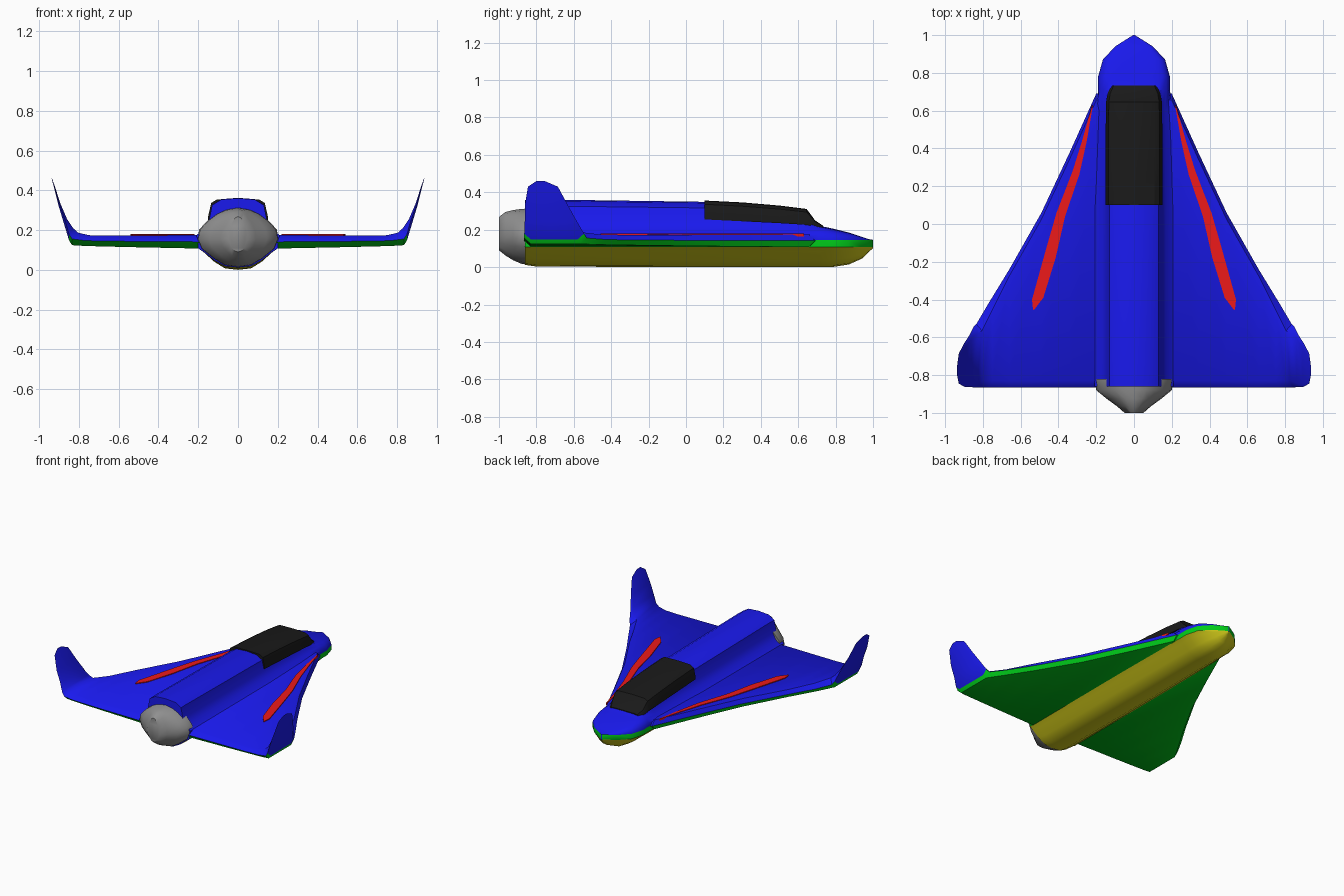
import bpy, bmesh, math

if "Cube" in bpy.data.objects:
    bpy.data.objects.remove(bpy.data.objects["Cube"])


def material(name, rgb):
    m = bpy.data.materials.new(name)
    m.diffuse_color = (*rgb, 1)
    m.use_nodes = True
    m.node_tree.nodes["Principled BSDF"].inputs["Base Color"].default_value = m.diffuse_color
    return m


BLUE = material("blue", (0.01, 0.01, 0.85))
GREEN = material("green", (0.0, 0.6, 0.01))
YELLOW = material("yellow", (0.65, 0.6, 0.01))
RED = material("red", (0.85, 0.01, 0.01))
BLACK = material("black", (0.01, 0.01, 0.01))
GREY = material("dark_grey", (0.28, 0.28, 0.28))


def loft(name, rings, mats, pick=lambda i, j: 0, mirror=False, angle=35):
    """Skin closed rings; pick(ring, side) chooses the material slot."""
    bm = bmesh.new()
    vs = [[bm.verts.new(p) for p in r] for r in rings]
    n = len(rings[0])
    for i in range(len(vs) - 1):
        for j in range(n):
            k = (j + 1) % n
            f = bm.faces.new((vs[i][j], vs[i][k], vs[i + 1][k], vs[i + 1][j]))
            f.material_index = pick(i, j)
    for r in (vs[0], vs[-1]):
        bm.faces.new(r)
    bmesh.ops.remove_doubles(bm, verts=bm.verts, dist=0.0005)
    bmesh.ops.recalc_face_normals(bm, faces=bm.faces)
    me = bpy.data.meshes.new(name)
    bm.to_mesh(me)
    bm.free()
    for m in mats:
        me.materials.append(m)
    ob = bpy.data.objects.new(name, me)
    bpy.context.collection.objects.link(ob)
    if mirror:
        ob.modifiers.new("mirror", "MIRROR").use_clip = False
    bpy.ops.object.select_all(action="DESELECT")
    ob.select_set(True)
    bpy.context.view_layer.objects.active = ob
    bpy.ops.object.shade_smooth_by_angle(angle=math.radians(angle))
    return ob


def ring(y, half):
    """Half profile from top centre to bottom centre, mirrored to a full ring."""
    return [(x, y, z) for x, z in half] + [(-x, y, z) for x, z in half[-2:0:-1]]


# hull: blue upper body, green band, yellow belly
def hull_ring(y, w, top, bottom, hump):
    """w half width, hump 0..1 blends low nose into the raised spine."""
    lo = [(0, 1), (.4, .98), (.65, .92), (.8, .82), (.9, .65), (.97, .35)]
    hi = [(0, 1), (.42, .97), (.65, .84), (.73, .48), (.84, .28), (1.05, .13)]
    half = []
    for (a, b), (c, d) in zip(lo, hi):
        half.append((w * (a + (c - a) * hump),
                     .145 + (top - .145) * (b + (d - b) * hump)))
    half += [(w, .145), (w, .108)]
    half += [(w * a, .108 - (.108 - bottom) * b)
             for a, b in ((.85, .2), (.6, .62), (.33, .93), (0, 1))]
    return ring(y, half)


hull = [hull_ring(*s) for s in (
    (-.86, .2, .36, .012, 1), (-.8, .2, .362, .003, 1), (.1, .2, .349, 0, 1),
    (.6, .195, .285, 0, .95), (.71, .19, .222, 0, 0), (.78, .19, .207, 0, 0),
    (.87, .165, .185, .014, 0), (.94, .1, .162, .045, 0), (.975, .045, .15, .08, 0),
    (1.0, .004, .146, .1, 0))]
n_half = 12
loft("hull", hull, [BLUE, GREEN, YELLOW],
     lambda i, j: (lambda k: 0 if k < 6 else 1 if k == 6 else 2)(min(j, 21 - j)))

# canopy
canopy = []
for y, w, top, base in ((.1, .15, .356, .255), (.3, .15, .346, .245), (.5, .15, .329, .235),
                        (.645, .148, .311, .226), (.69, .14, .25, .215), (.732, .12, .222, .205)):
    h = top - base
    canopy.append(ring(y, [(0, top), (w * .72, top - h * .03), (w * .9, top - h * .2),
                           (w, base + h * .15), (w, base), (0, base)]))
loft("canopy", canopy, [BLACK], angle=30)

# engine at the tail
engine_half = [(0, 1), (.3, .93), (.52, .8), (.75, .58), (.95, .3), (1, 0),
               (.9, -.35), (.6, -.7), (.33, -.93), (0, -1)]
engine = []
for y, w, top, bottom in ((-.82, .205, .315, .008), (-.88, .2, .311, .018),
                          (-.925, .145, .305, .037), (-.965, .09, .295, .062),
                          (-1.0, .05, .268, .09)):
    engine.append(ring(y, [(w * a, .155 + (b * (top - .155) if b > 0 else b * (.155 - bottom)))
                           for a, b in engine_half]))
loft("engine", engine, [GREY], angle=50)

# wings turning up into winglets: inner/top x z, outer/bottom x z, leading y, trailing y
stations = [
    (.15, .175, .15, .105, .70, -.865), (.2, .175, .2, .107, .69, -.865),
    (.34, .174, .34, .110, .38, -.865), (.49, .173, .49, .113, .06, -.865),
    (.66, .172, .66, .117, -.24, -.865), (.75, .174, .77, .120, -.42, -.865),
    (.805, .187, .835, .124, -.53, -.865), (.83, .21, .85, .148, -.545, -.865),
    (.86, .255, .878, .24, -.585, -.862), (.892, .33, .904, .327, -.63, -.862),
    (.925, .43, .930, .43, -.685, -.845), (.936, .46, .938, .46, -.755, -.80)]
wing = []
for xt, zt, xb, zb, le, te in stations:
    xm, zm = (xt + xb) / 2, (zt + zb) / 2
    d = .035 if zt < .22 else .02
    if zt < .22:
        xm = xb
    wing.append([(xm, le, zm), (xt, le - d, zt), (xt, te + d, zt),
                 (xm, te, zm), (xb, te + d, zb), (xb, le - d, zb)])
loft("wings", wing, [BLUE, GREEN],
     lambda i, j: 1 if j >= 3 and i < 7 else 0, mirror=True, angle=45)

# red stripes on the wings: outer edge and inner edge points
edges = [((.222, .63), (.218, .625)), ((.272, .45), (.25, .44)), ((.325, .28), (.29, .26)),
         ((.41, .06), (.365, .04)), ((.465, -.13), (.415, -.18)),
         ((.54, -.40), (.48, -.39)), ((.535, -.45), (.53, -.456))]
stripe = [[(*a, .179), (*b, .179), (*b, .165), (*a, .165)] for a, b in edges]
loft("wing_stripes", stripe, [RED], mirror=True)
